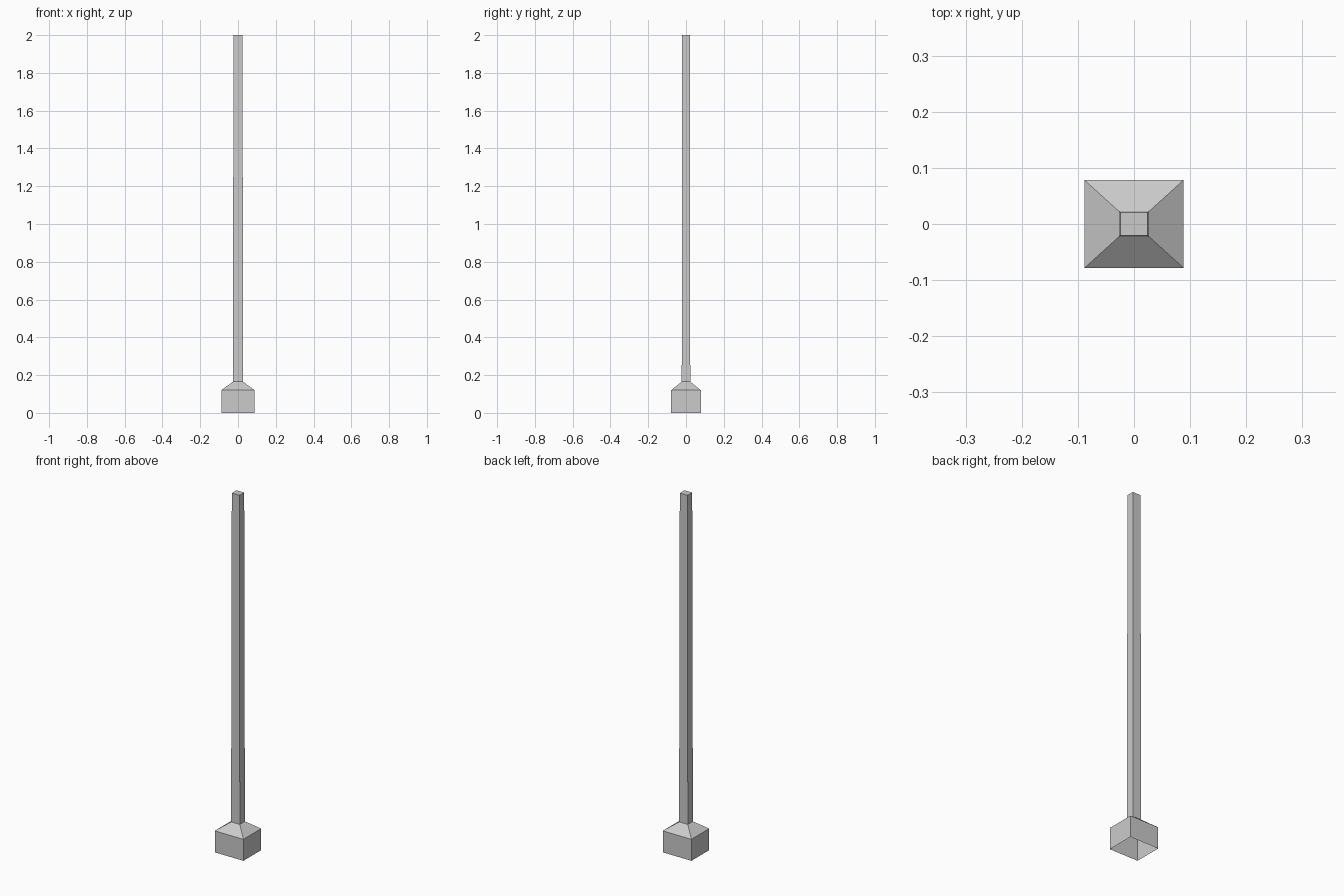
import bpy
import bmesh

if "Cube" in bpy.data.objects:
    bpy.data.objects.remove(bpy.data.objects["Cube"])


def square_loft(name, sections, cap_top=False):
    """Four-sided skin through rectangular sections (half_x, half_y, z)."""
    bm = bmesh.new()
    rings = [[bm.verts.new((sx * hx, sy * hy, z))
              for sx, sy in ((-1, -1), (1, -1), (1, 1), (-1, 1))]
             for hx, hy, z in sections]
    for low, high in zip(rings, rings[1:]):
        for i in range(4):
            j = (i + 1) % 4
            bm.faces.new((low[i], low[j], high[j], high[i]))
    if cap_top:
        bm.faces.new(rings[-1])
    mesh = bpy.data.meshes.new(name)
    bm.to_mesh(mesh)
    bm.free()
    obj = bpy.data.objects.new(name, mesh)
    bpy.context.collection.objects.link(obj)
    return obj


# Block footing with sloped shoulders, open underneath
square_loft("footing", [(0.0885, 0.0785, 0.0),
                        (0.0885, 0.0785, 0.12),
                        (0.0268, 0.0226, 0.165)])

# Slightly tapered post with a closed top
square_loft("post", [(0.0268, 0.0226, 0.165),
                     (0.024, 0.0205, 2.0)], cap_top=True)
